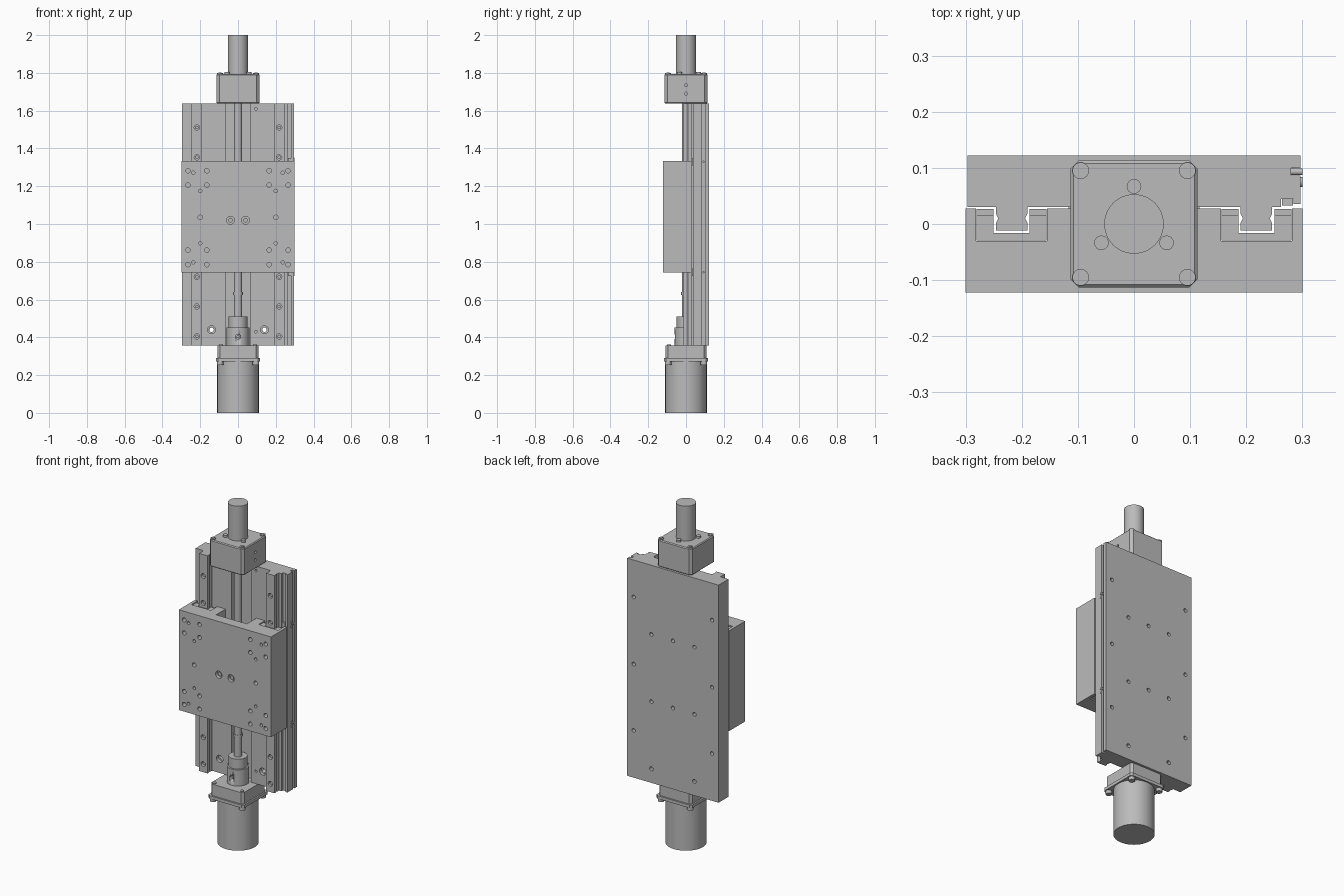
import bpy, bmesh, math
from mathutils import Vector, Matrix

old = bpy.data.objects.get("Cube")
if old:
    bpy.data.objects.remove(old, do_unlink=True)

grey = bpy.data.materials.new("machined_grey")
grey.use_nodes = True
GREY = (0.5, 0.5, 0.5, 1)
grey.diffuse_color = GREY
grey.node_tree.nodes["Principled BSDF"].inputs["Base Color"].default_value = GREY

AXES = {"X": Vector((1, 0, 0)), "Y": Vector((0, 1, 0)), "Z": Vector((0, 0, 1))}


def finish(name, bm):
    bmesh.ops.recalc_face_normals(bm, faces=bm.faces)
    mesh = bpy.data.meshes.new(name)
    bm.to_mesh(mesh)
    bm.free()
    mesh.materials.append(grey)
    obj = bpy.data.objects.new(name, mesh)
    bpy.context.collection.objects.link(obj)
    return obj


def smooth(obj):
    bpy.ops.object.select_all(action="DESELECT")
    obj.select_set(True)
    bpy.context.view_layer.objects.active = obj
    bpy.ops.object.shade_smooth_by_angle(angle=math.radians(30))
    return obj


def prism(name, pts, z0, z1):
    """Extrude an xy outline upwards."""
    bm = bmesh.new()
    face = bm.faces.new([bm.verts.new((x, y, z0)) for x, y in pts])
    out = bmesh.ops.extrude_face_region(bm, geom=[face])
    moved = [v for v in out["geom"] if isinstance(v, bmesh.types.BMVert)]
    bmesh.ops.translate(bm, verts=moved, vec=(0, 0, z1 - z0))
    return finish(name, bm)


def box(name, x0, x1, y0, y1, z0, z1):
    return prism(name, [(x0, y0), (x1, y0), (x1, y1), (x0, y1)], z0, z1)


def octagon(name, half, cut, z0, z1):
    """Square block with chamfered vertical corners."""
    a, b = half, half - cut
    return prism(name, [(-b, -a), (b, -a), (a, -b), (a, b),
                        (b, a), (-b, a), (-a, b), (-a, -b)], z0, z1)


def add_rod(bm, center, r, length, axis, seg):
    rot = Vector((0, 0, 1)).rotation_difference(AXES[axis]).to_matrix().to_4x4()
    bmesh.ops.create_cone(bm, cap_ends=True, segments=seg, radius1=r, radius2=r,
                          depth=length, matrix=Matrix.Translation(center) @ rot)


def rods(name, centers, r, length, axis="Z", seg=16):
    bm = bmesh.new()
    for c in centers:
        add_rod(bm, c, r, length, axis, seg)
    return smooth(finish(name, bm))


def shaft(name, r, z0, z1, seg=48):
    return rods(name, [(0, 0, (z0 + z1) / 2)], r, z1 - z0, "Z", seg)


def drill(obj, centers, r, depth, axis="Y"):
    """Cut holes centred on the given points, then drop the cutter."""
    cutter = rods("hole_cutter", centers, r, depth * 2, axis)
    cutter.hide_render = True
    mod = obj.modifiers.new("holes", "BOOLEAN")
    mod.operation, mod.solver, mod.object = "DIFFERENCE", "EXACT", cutter
    dg = bpy.context.evaluated_depsgraph_get()
    mesh = bpy.data.meshes.new_from_object(obj.evaluated_get(dg))
    obj.modifiers.clear()
    obj.data = mesh
    bpy.data.objects.remove(cutter, do_unlink=True)


def grid(xs, y, zs):
    return [(s * x, y, z) for s in (-1, 1) for x in xs for z in zs]


def corners(d, z):
    return [(sx * d, sy * d, z) for sx in (-1, 1) for sy in (-1, 1)]


FRONT, BACK = 0.03, 0.122
BOTTOM, TOP = 0.357, 1.637

# Base plate with centre channel, switch track and side slot
base = prism("base_plate", [
    (-0.297, FRONT), (-0.063, FRONT), (-0.063, 0.07), (0.063, 0.07), (0.063, FRONT),
    (0.262, FRONT), (0.262, 0.045), (0.297, 0.045), (0.297, 0.086), (0.28, 0.086),
    (0.28, 0.1), (0.297, 0.1), (0.297, BACK), (-0.297, BACK)], BOTTOM, TOP)
drill(base, grid([0.255], BACK, [0.635, 1.025, 1.42]), 0.011, 0.03)
drill(base, grid([0.14], BACK, [0.835, 1.23]) + [(0, BACK, 0.835), (0, BACK, 1.23)], 0.011, 0.03)
drill(base, grid([0.14], BACK, [0.44]), 0.012, 0.2)
drill(base, grid([0.14], FRONT, [0.44]), 0.021, 0.02)
drill(base, [(0.095, FRONT, 0.43), (0.095, FRONT, 1.61)], 0.007, 0.02)
box("track_lip", 0.284, 0.297, 0.036, 0.045, BOTTOM, TOP)

# Limit switches in the side track
for z in (0.745, 1.33):
    box("switch_clamp", 0.264, 0.283, 0.033, 0.046, z - 0.02, z + 0.02)
    rods("switch_screw", [(0.292, 0.075, z + dz) for dz in (-0.012, 0.012)], 0.009, 0.016, "X")
    rods("switch_pin", [(0.29, 0.093, z)], 0.006, 0.02, "X")

# Guide rails with bolt holes, and bearing blocks around them
for s, side in ((-1, "right"), (1, "left")):
    rail = prism(side + "_rail", [(s * x, y) for x, y in (
        (0.19, 0.031), (0.19, 0.018), (0.194, 0.01), (0.19, 0.002), (0.19, -0.012),
        (0.246, -0.012), (0.246, 0.002), (0.242, 0.01), (0.246, 0.018), (0.246, 0.031))],
        BOTTOM, TOP)
    drill(rail, [(s * 0.218, -0.012, 0.405 + 0.158 * i) for i in range(8)], 0.014, 0.02)
    rods(side + "_rail_bolts", [(s * 0.218, 0.005, 0.405 + 0.158 * i) for i in range(8)],
         0.009, 0.015, "Y")
    prism(side + "_bearing_block", [(s * x, y) for x, y in (
        (0.156, -0.029), (0.281, -0.029), (0.281, 0.015), (0.25, 0.015),
        (0.25, -0.016), (0.186, -0.016), (0.186, 0.015), (0.156, 0.015))], 0.75, 1.327)
    for x0, x1 in ((0.156, 0.186), (0.25, 0.281)):
        a, b = sorted((s * x0, s * x1))
        box(side + "_bearing_skirt", a, b, 0.015, 0.027, 0.765, 1.31)

# Carriage with bearing pockets and a centre channel
half = [(0.3, 0.028), (0.282, 0.028), (0.282, -0.03), (0.155, -0.03),
        (0.155, 0.028), (0.1, 0.028), (0.1, -0.06)]
C_FRONT = -0.122
carriage = prism("carriage", [(-0.3, C_FRONT), (0.3, C_FRONT)] + half
                 + [(-x, y) for x, y in reversed(half)], 0.743, 1.333)
drill(carriage, grid([0.165, 0.265], C_FRONT, [0.785, 0.862, 1.206, 1.282]), 0.012, 0.04)
drill(carriage, grid([0.2], C_FRONT, [1.035]), 0.012, 0.04)
drill(carriage, grid([0.237], C_FRONT, [0.797, 1.271]) + grid([0.2], C_FRONT, [0.898, 1.175]),
      0.009, 0.03)
drill(carriage, grid([0.04], C_FRONT, [1.02]), 0.021, 0.02)
rods("carriage_bolts", grid([0.04], -0.107, [1.02]), 0.012, 0.014, "Y")

# Drive screw, nut and collar
shaft("drive_screw", 0.022, 0.5, 1.65, 32)
shaft("screw_collar", 0.026, 0.625, 0.64, 32)
box("nut_block", -0.075, 0.075, -0.06, 0.027, 0.95, 1.09)
shaft("drive_nut", 0.04, 0.9, 1.14, 32)

# Coupling
coupling = shaft("coupling_body", 0.06, 0.35, 0.452)
drill(coupling, [(0, -0.062, 0.403)], 0.013, 0.015)
rods("coupling_set_screw", [(0, -0.053, 0.403)], 0.008, 0.008, "Y")
shaft("coupling_hub", 0.05, 0.452, 0.51)

# Upper end housing with its bolts and cylinder
housing = octagon("end_housing", 0.113, 0.014, TOP, 1.795)
bev = housing.modifiers.new("edge", "BEVEL")
bev.width, bev.segments, bev.limit_method = 0.005, 1, "ANGLE"
bev.angle_limit = math.radians(60)
drill(housing, [(0.113, 0, 1.69), (0.113, 0, 1.735)], 0.008, 0.02, "X")
rods("housing_bolts", corners(0.095, 1.796), 0.015, 0.008)
rods("housing_bolt_sockets", corners(0.095, 1.8), 0.008, 0.005, seg=6)
ring = [math.radians(a) for a in (90, 210, 330)]
rods("clamp_screws", [(0.067 * math.cos(a), 0.067 * math.sin(a), 1.799) for a in ring], 0.013, 0.014)
shaft("end_cylinder", 0.053, 1.79, 2.0, 64)

# Motor mount, flange, bolts and motor
octagon("motor_mount", 0.108, 0.014, 0.288, BOTTOM)
octagon("motor_flange", 0.117, 0.012, 0.272, 0.29)
rods("flange_bolts", corners(0.095, 0.263), 0.017, 0.02)
rods("mount_bolts", corners(0.09, 0.358), 0.01, 0.008)
shaft("motor_body", 0.11, 0, 0.275, 64)
